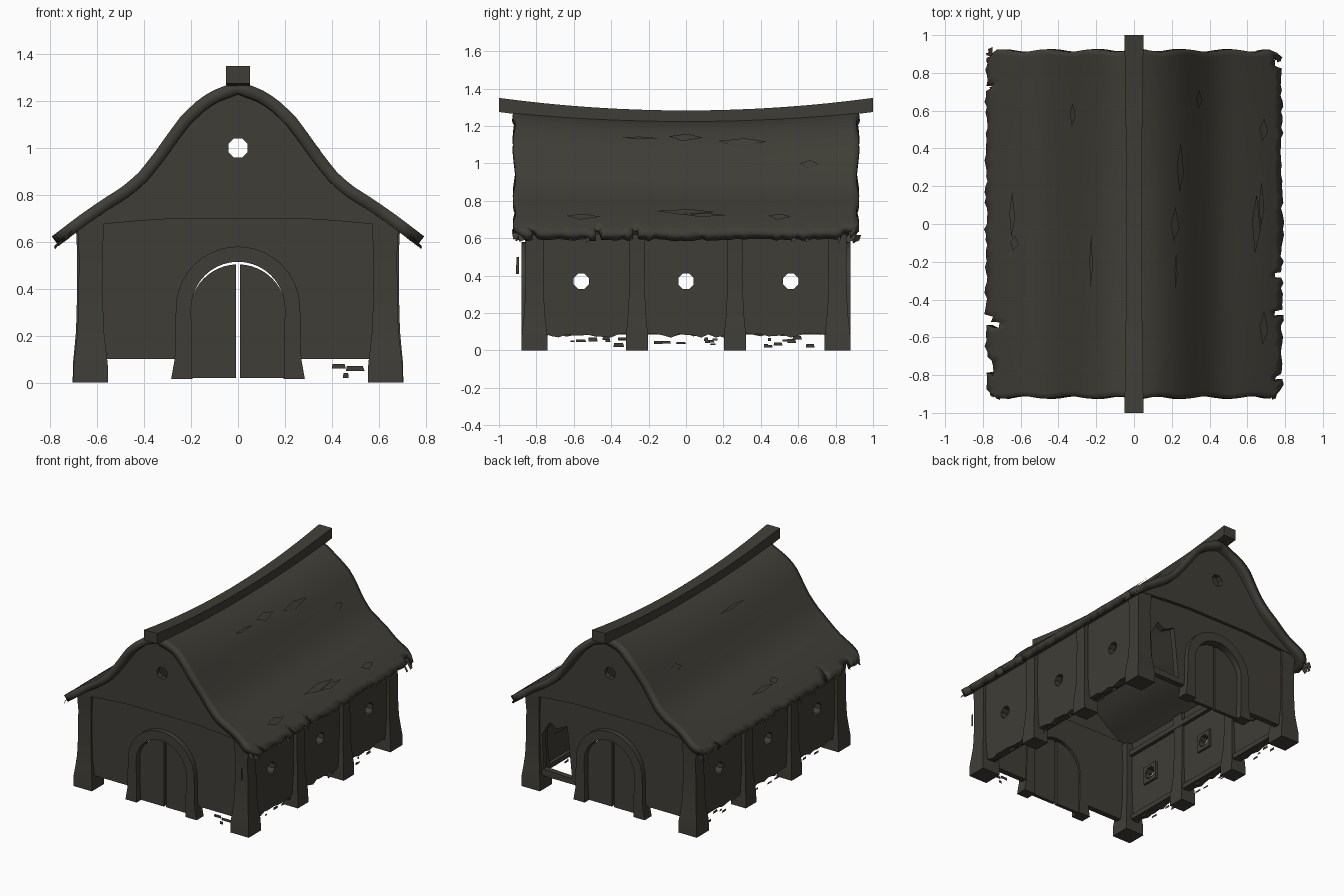
import bpy, bmesh, math, random
from mathutils import Vector

if "Cube" in bpy.data.objects:
    bpy.data.objects.remove(bpy.data.objects["Cube"])

random.seed(4)
mat = bpy.data.materials.new("dark weathered brown")
mat.diffuse_color = (0.050, 0.047, 0.037, 1)
mat.use_nodes = True
mat.node_tree.nodes["Principled BSDF"].inputs["Base Color"].default_value = mat.diffuse_color


def finish(name, bm, angle=35):
    bmesh.ops.recalc_face_normals(bm, faces=bm.faces)
    me = bpy.data.meshes.new(name)
    bm.to_mesh(me)
    bm.free()
    me.materials.append(mat)
    me.shade_smooth()
    me.set_sharp_from_angle(angle=math.radians(angle))
    ob = bpy.data.objects.new(name, me)
    bpy.context.collection.objects.link(ob)
    return ob


def panel(name, loops, half, place):
    """Flat panel from an outline plus hole loops, placed in space by a mapping."""
    cu = bpy.data.curves.new(name, 'CURVE')
    cu.dimensions, cu.fill_mode, cu.extrude = '2D', 'BOTH', half
    for pts in loops:
        sp = cu.splines.new('POLY')
        sp.points.add(len(pts) - 1)
        for p, (u, v) in zip(sp.points, pts):
            p.co = (u, v, 0, 1)
        sp.use_cyclic_u = True
    tmp = bpy.data.objects.new(name + "_tmp", cu)
    bpy.context.collection.objects.link(tmp)
    bpy.context.view_layer.update()
    me = bpy.data.meshes.new_from_object(tmp.evaluated_get(bpy.context.evaluated_depsgraph_get()))
    bm = bmesh.new()
    bm.from_mesh(me)
    bpy.data.objects.remove(tmp)
    bpy.data.meshes.remove(me)
    bmesh.ops.remove_doubles(bm, verts=bm.verts, dist=1e-5)
    for v in bm.verts:
        v.co = place(*v.co)
    return finish(name, bm)


def loft(name, sections):
    """Skin a list of four-cornered sections."""
    bm = bmesh.new()
    rings = [[bm.verts.new(p) for p in s] for s in sections]
    for a, b in zip(rings, rings[1:]):
        for i in range(4):
            bm.faces.new((a[i], a[(i + 1) % 4], b[(i + 1) % 4], b[i]))
    bm.faces.new(rings[0])
    bm.faces.new(rings[-1])
    return finish(name, bm)


def arc(r, z, a0=180, a1=0, n=20):
    return [(r * math.cos(math.radians(a0 + (a1 - a0) * i / n)),
             z + r * math.sin(math.radians(a0 + (a1 - a0) * i / n))) for i in range(n + 1)]


def hole(u, v, r=0.042):
    return [(u + r * math.cos(math.pi * (i + .5) / 4) * 1.05,
             v + r * math.sin(math.pi * (i + .5) / 4) * 1.05) for i in range(8)]


# Roof profile (distance from ridge, height)
PROF = [(0, 1.285), (.06, 1.265), (.12, 1.24), (.17, 1.205), (.24, 1.14), (.30, 1.06), (.36, .975),
        (.43, .887), (.50, .83), (.58, .78), (.68, .71), (.785, .63)]


def roof_z(x, y):
    x = abs(x)
    for (x0, z0), (x1, z1) in zip(PROF, PROF[1:]):
        if x <= x1 or x1 == PROF[-1][0]:
            z = z0 + (z1 - z0) * (x - x0) / (x1 - x0)
            break
    return z - 0.05 * (1 - (y / .92) ** 2) * max(0, 1 - x / .7)


# Thatched roof with ragged edges and missing tufts at the eaves
bm = bmesh.new()
NX, NY = 44, 64
grid = []
for i in range(NX + 1):
    u = 2 * i / NX - 1
    end = .012 * math.sin(i * .9) + (-.03 if i in (0, NX) else 0)
    row = []
    for j in range(NY + 1):
        v = 2 * j / NY - 1
        x, y = u * .775, v * (.918 + end * .6)
        if abs(u) > .9:
            x += math.copysign(.008 * math.sin(j * .55) + random.uniform(-.014, .012), u)
        x -= math.copysign(.025, u) if abs(v) == 1 and abs(u) > .9 else 0
        row.append(bm.verts.new((x, y, roof_z(x, y))))
    grid.append(row)
chips = {(0, 13), (0, 14), (1, 13), (0, 4), (0, 5), (0, 6), (NX - 1, 3), (NX - 1, 22),
         (NX - 1, 61), (NX - 1, 62), (0, 57), (NX - 1, 15)}
for i in range(NX):
    for j in range(NY):
        if (i, j) not in chips:
            bm.faces.new((grid[i][j], grid[i + 1][j], grid[i + 1][j + 1], grid[i][j + 1]))
roof = finish("thatched_roof", bm, 60)
if roof.data.polygons[0].normal.z < 0:
    roof.data.flip_normals()
mod = roof.modifiers.new("thickness", 'SOLIDIFY')
mod.thickness, mod.offset = 0.05, -1

# Sagging ridge beam
sections = []
for i in range(17):
    y = i / 8 - 1
    top, w = 1.283 + .067 * y * y, .041 + .01 * y * y
    sections.append([(-w, y, top), (w, y, top), (w, y, top - .075), (-w, y, top - .075)])
loft("ridge_beam", sections)


# Flared wall posts
def post(name, cx, cy, hx, hy):
    secs = []
    for z, f in ((0, 1), (.08, .98), (.14, .88), (.22, .76), (.35, .70), (.55, .68), (.60, .72), (.68, .78)):
        a, b = hx * f, hy * f
        secs.append([(cx - a, cy - b, z), (cx + a, cy - b, z), (cx + a, cy + b, z), (cx - a, cy + b, z)])
    loft(name, secs)


for sx in (-1, 1):
    for sy in (-1, 1):
        post("corner_post", sx * .628, sy * .81, .074, .07)
        post("side_post", sx * .645, sy * .262, .06, .06)

# End walls, gables, door arches and doors
CZ = .315
for s, side in ((-1, "front"), (1, "back")):
    def at(d):
        return lambda u, v, w: (u, s * d + w, v)
    loops = [[(-.64, .1), (-.24, .1)] + arc(.235, CZ) + [(.24, .1), (.64, .1), (.64, .70), (-.64, .70)]]
    if s > 0:  # broken opening beside the rear door
        loops.append([(.32, .14), (.55, .15), (.56, .40), (.50, .50), (.44, .47), (.36, .51), (.34, .33)])
    panel(side + "_wall", loops, .02, at(.825))
    xs = [i / 20 * .68 for i in range(20, -21, -1)]
    gable = [(-.68, .665), (-.42, .69), (-.25, .70), (.25, .70), (.42, .69), (.68, .665)]
    gable += [(x, roof_z(x, .85) - .03) for x in xs]
    panel(side + "_gable", [gable, hole(0, 1.0)], .018, at(.85))
    outer = [(-.285, .015), (-.27, .10)] + arc(.265, CZ) + [(.27, .10), (.285, .015)]
    inner = [(.195, .015)] + arc(.2, CZ, 0, 180) + [(-.195, .015)]
    panel(side + "_door_arch", [outer + inner], .04, at(.84))
    for m in (-1, 1):
        leaf = [(.008, .02), (.205, .02)] + [(max(x, .008), z) for x, z in arc(.206, .298, 0, 88, 12)]
        panel(side + "_door_leaf", [[(m * x, z) for x, z in leaf]], .012, at(.825))

# Side walls with three window openings, inner frames and rails
for s, side in ((-1, "left"), (1, "right")):
    def at(d):
        return lambda u, v, w: (s * d + w, u, v)
    base = [(-.8 + i * .04, .08 + random.uniform(-.012, .012)) for i in range(41)]
    panel(side + "_wall", [base + [(.8, .70), (-.8, .70)]] + [hole(y, .37) for y in (-.56, 0, .56)],
          .018, at(.64))
    for y in (-.56, 0, .56):
        ring = [(y + a * .062, .37 + b * .065) for a, b in ((-1, -1), (1, -1), (1, 1), (-1, 1))]
        panel(side + "_window_frame", [ring, hole(y, .37, .043)], .012, at(.618))
    for z in (.10, .60):
        panel(side + "_inner_rail", [[(-.8, z - .015), (.8, z - .015), (.8, z + .02), (-.8, z + .02)]],
              .015, at(.612))


# Loose straw slivers lying on the thatch
bm = bmesh.new()
for x, y, ln, w in ((.21, 0, .09, .03), (.24, .3, .13, .025), (-.23, -.2, .14, .012), (.22, -.25, .1, .01),
                    (-.33, .58, .06, .02), (.34, .66, .05, .02), (-.65, .05, .12, .02), (.67, .1, .12, .02),
                    (-.64, -.1, .04, .03), (.68, -.55, .09, .03), (.68, .5, .06, .03), (.64, 0, .16, .03)):
    ring = []
    for dx, dy in ((0, -ln), (w, -ln * .2), (.3 * w, ln), (-w * .5, ln * .1)):
        px, py = x + dx, y + dy
        ring.append(bm.verts.new((px, py, roof_z(px, py) + .012)))
    bm.faces.new(ring)
finish("loose_straw", bm)

# Ragged straw ends hanging at the eaves
bm = bmesh.new()
for s in (-1, 1):
    for k in range(26):
        y = random.choice((random.uniform(-.9, .9), random.choice((-1, 1)) * random.uniform(.84, .92)))
        x, w = random.uniform(.70, .76), random.uniform(.008, .025)
        z = roof_z(x, y) - .04
        bm.faces.new([bm.verts.new(p) for p in ((s * x, y - w, z), (s * x, y + w, z),
                     (s * (x + .025), y + w * .5, z - .03), (s * (x + .02), y - w * .6, z - .04))])
finish("eave_straw", bm)

# Crumbled wall scraps under the walls
bm = bmesh.new()


def scrap(c, along, w, h):
    c, d = Vector(c), Vector(along) * w
    bm.faces.new([bm.verts.new(p) for p in (c - d, c + d, c + d * .8 + Vector((0, 0, h)),
                                            c - d * .9 + Vector((0, 0, h)))])


for s in (-1, 1):
    for mid in (-.5, 0, .54):
        for k in range(4):
            scrap((s * .65, mid + random.uniform(-.17, .17), random.uniform(.015, .06)), (0, 1, 0),
                  random.uniform(.008, .03), random.uniform(.01, .02))
for x, z, w in ((.46, .02, .012), (.50, .05, .04), (.43, .06, .03)):
    scrap((x, -.845, z), (1, 0, 0), w, .02)
scrap((-.39, -.85, .40), (1, 0, 0), .014, .11)
scrap((.66, -.90, .41), (0, 1, 0), .008, .09)
finish("wall_scraps", bm)
